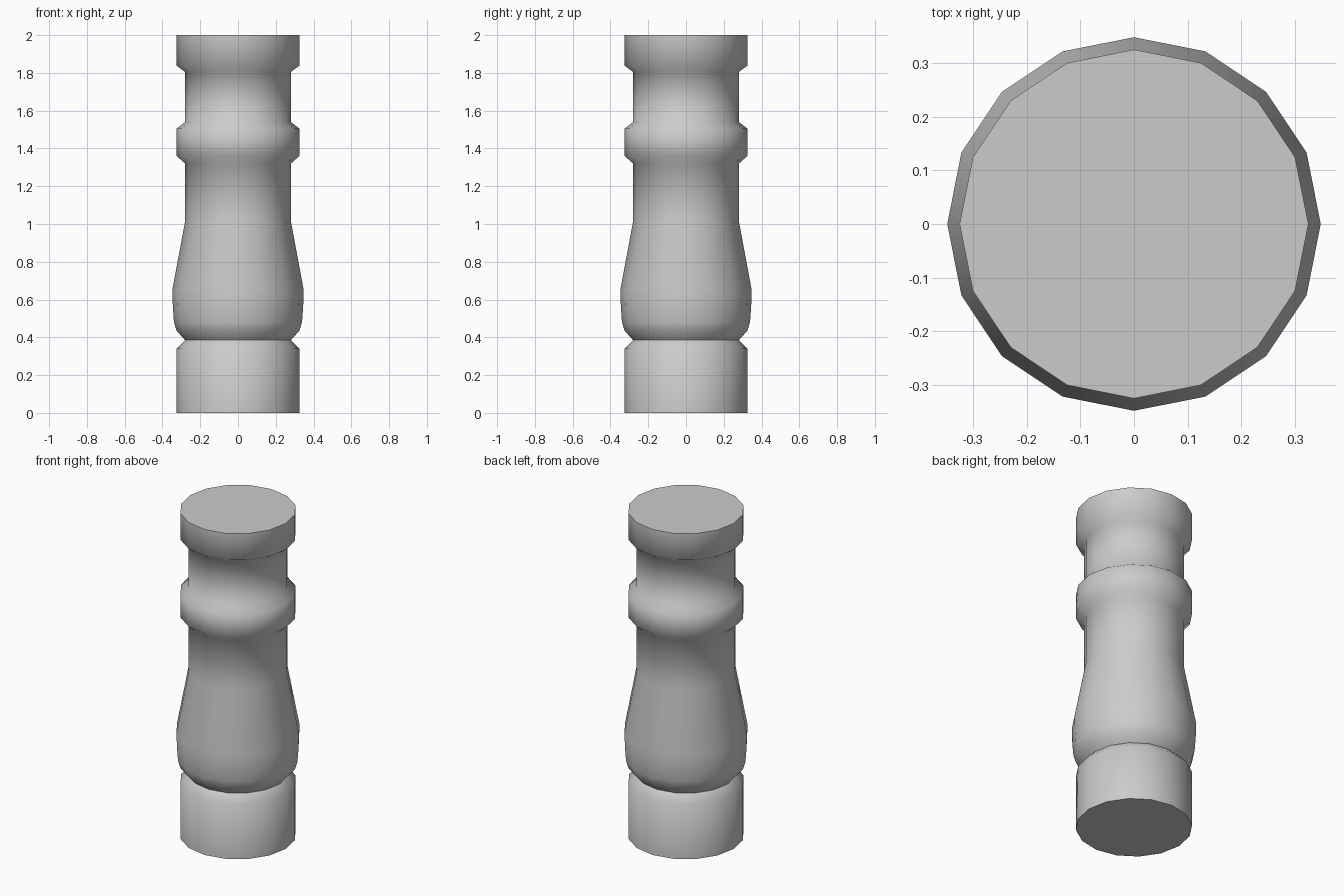
import bpy
import bmesh
from math import cos, sin, pi, radians

cube = bpy.data.objects.get("Cube")
if cube:
    bpy.data.objects.remove(cube, do_unlink=True)

SIDES = 16
WIDE, NECK = 0.325, 0.28

# Turned profile, bottom to top: (radius, height)
profile = [
    (WIDE, 0.0), (WIDE, 0.34),                    # foot
    (NECK, 0.385),                                # groove
    (0.325, 0.435), (0.339, 0.48),                # belly
    (0.345, 0.56), (0.348, 0.65),
    (NECK, 1.015), (NECK, 1.32),                  # shaft
    (WIDE, 1.36), (WIDE, 1.505),                  # collar
    (NECK, 1.54), (NECK, 1.805),                  # upper neck
    (WIDE, 1.838), (WIDE, 2.0),                   # head
]


def material(name, rgb):
    mat = bpy.data.materials.new(name)
    mat.use_nodes = True
    mat.diffuse_color = (*rgb, 1)
    mat.node_tree.nodes["Principled BSDF"].inputs["Base Color"].default_value = (*rgb, 1)
    return mat


def turned(name, points, mat):
    """Revolve the profile into a closed faceted post."""
    bm = bmesh.new()
    angles = [2 * pi * i / SIDES for i in range(SIDES)]
    rings = [[bm.verts.new((r * cos(a), r * sin(a), z)) for a in angles]
             for r, z in points]
    for low, high in zip(rings, rings[1:]):
        for i in range(SIDES):
            j = (i + 1) % SIDES
            bm.faces.new((low[i], low[j], high[j], high[i]))
    bm.faces.new(rings[0][::-1])
    bm.faces.new(rings[-1])
    mesh = bpy.data.meshes.new(name)
    bm.to_mesh(mesh)
    bm.free()
    mesh.materials.append(mat)
    obj = bpy.data.objects.new(name, mesh)
    bpy.context.collection.objects.link(obj)
    return obj


post = turned("turned_post", profile, material("plain_grey", (0.6, 0.6, 0.6)))

# Smooth sides, crisp end caps
bpy.ops.object.select_all(action="DESELECT")
post.select_set(True)
bpy.context.view_layer.objects.active = post
bpy.ops.object.shade_smooth_by_angle(angle=radians(65))
